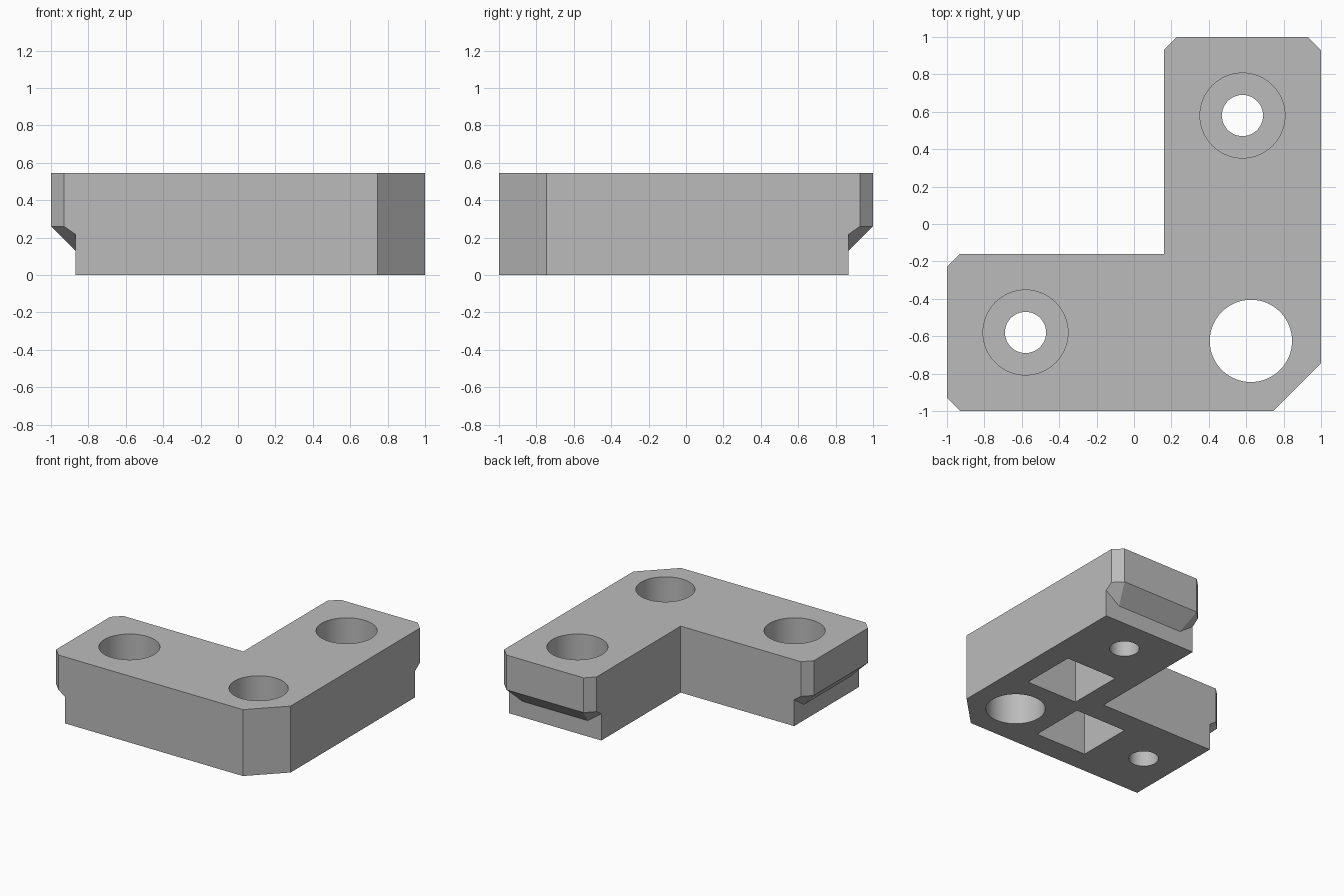
import bpy, bmesh

if "Cube" in bpy.data.objects:
    bpy.data.objects.remove(bpy.data.objects["Cube"], do_unlink=True)

HEIGHT = 0.545

grey = bpy.data.materials.new("light grey")
grey.use_nodes = True
grey.diffuse_color = (0.5, 0.5, 0.5, 1)
grey.node_tree.nodes["Principled BSDF"].inputs["Base Color"].default_value = (0.5, 0.5, 0.5, 1)


def make_object(name, bm):
    bmesh.ops.recalc_face_normals(bm, faces=bm.faces)
    mesh = bpy.data.meshes.new(name)
    bm.to_mesh(mesh)
    bm.free()
    mesh.materials.append(grey)
    obj = bpy.data.objects.new(name, mesh)
    bpy.context.collection.objects.link(obj)
    return obj


def prism(name, outline, z0, z1):
    bm = bmesh.new()
    face = bm.faces.new([bm.verts.new((x, y, z0)) for x, y in outline])
    top = bmesh.ops.extrude_face_region(bm, geom=[face])["geom"]
    bmesh.ops.translate(bm, vec=(0, 0, z1 - z0),
                        verts=[v for v in top if isinstance(v, bmesh.types.BMVert)])
    return make_object(name, bm)


def cylinder(name, x, y, radius, z0, z1):
    bm = bmesh.new()
    bmesh.ops.create_cone(bm, cap_ends=True, segments=64, radius1=radius,
                          radius2=radius, depth=z1 - z0)
    bmesh.ops.translate(bm, vec=(x, y, (z0 + z1) / 2), verts=bm.verts)
    return make_object(name, bm)


def swap(x, y):
    """Mirror across the diagonal that exchanges the two arms."""
    return -y, -x


def end_lip(name, place):
    """Overhanging arm end with chamfered corners and a sloped underside."""
    half, mid = 0.42, -0.58
    quarter = [(-1, half - 0.07, 0.26), (-0.93, half, 0.26), (-0.87, half, 0.218),
               (-0.87, half - 0.124, 0.13)]
    quarter += [(x, y, HEIGHT) for x, y, z in quarter[:3]]
    bm = bmesh.new()
    for side in (-1, 1):
        for x, y, z in quarter:
            bm.verts.new((*place(x, mid + side * y), z))
    bmesh.ops.convex_hull(bm, input=bm.verts)
    return make_object(name, bm)


# L-shaped body with a chamfered outer corner
bracket = prism("corner_bracket", [(-0.87, -1), (0.745, -1), (1, -0.745), (1, 0.87),
                                   (0.16, 0.87), (0.16, -0.16), (-0.87, -0.16)], 0, HEIGHT)

# Overhanging lips, screw holes and underside pockets on both arms
additions, cutters = [], []
for arm, place in (("right", lambda x, y: (x, y)), ("back", swap)):
    additions.append(end_lip(arm + "_lip", place))
    x, y = place(-0.58, -0.58)
    cutters.append(cylinder(arm + "_screw_hole", x, y, 0.11, -0.1, 0.3))
    cutters.append(cylinder(arm + "_counterbore", x, y, 0.227, 0.22, 0.7))
    x, y = place(0.03, -0.58)
    r = 0.23
    cutters.append(prism(arm + "_pocket", [(x - r, y - r), (x + r, y - r),
                                           (x + r, y + r), (x - r, y + r)], -0.1, 0.42))

# Through hole at the corner
cutters.append(cylinder("corner_hole", 0.625, -0.625, 0.22, -0.1, 0.7))

bpy.context.view_layer.objects.active = bracket
for operation, tools in (("UNION", additions), ("DIFFERENCE", cutters)):
    for tool in tools:
        mod = bracket.modifiers.new(tool.name, "BOOLEAN")
        mod.operation, mod.object, mod.solver = operation, tool, "EXACT"
        bpy.ops.object.modifier_apply(modifier=mod.name)
        bpy.data.objects.remove(tool, do_unlink=True)

# Merge coplanar faces, then smooth only the hole walls
bm = bmesh.new()
bm.from_mesh(bracket.data)
bmesh.ops.remove_doubles(bm, verts=bm.verts, dist=0.0005)
bmesh.ops.dissolve_limit(bm, angle_limit=0.01, verts=bm.verts, edges=bm.edges)
bm.to_mesh(bracket.data)
bm.free()
bpy.ops.object.select_all(action="DESELECT")
bracket.select_set(True)
bpy.ops.object.shade_smooth_by_angle(angle=0.5)
